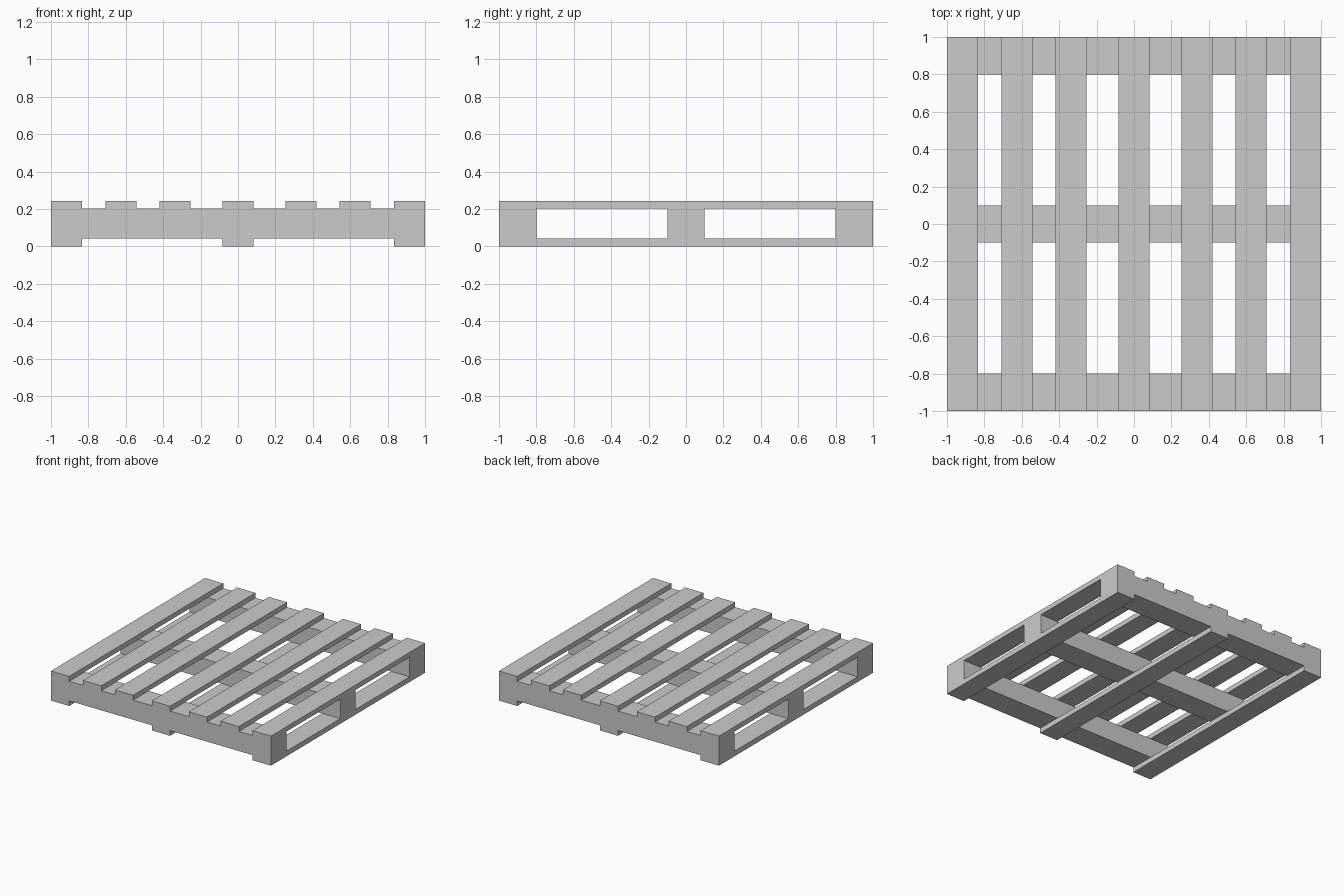
import bpy

if "Cube" in bpy.data.objects:
    bpy.data.objects.remove(bpy.data.objects["Cube"])


def box(name, x, y, z):
    """Box from (min, max) ranges on each axis."""
    corners = [(a, b, c) for a in x for b in y for c in z]
    faces = [(0, 1, 3, 2), (4, 6, 7, 5), (0, 4, 5, 1),
             (2, 3, 7, 6), (0, 2, 6, 4), (1, 5, 7, 3)]
    mesh = bpy.data.meshes.new(name)
    mesh.from_pydata(corners, [], faces)
    mesh.update()
    obj = bpy.data.objects.new(name, mesh)
    bpy.context.collection.objects.link(obj)
    return obj


HALF_BOARD = 0.083
EDGE = 1 - HALF_BOARD
Z_BOTTOM, Z_TOP, HEIGHT = 0.042, 0.203, 0.243


def board(name, x, z):
    return box(name, (x - HALF_BOARD, x + HALF_BOARD), (-1, 1), z)


# Deck slats running front to back
for i, x in enumerate((-EDGE, -0.625, -0.336, 0, 0.336, 0.625, EDGE), 1):
    board(f"deck_slat_{i}", x, (Z_TOP, HEIGHT))

# Skid boards on the ground
for i, x in enumerate((-EDGE, 0, EDGE), 1):
    board(f"bottom_board_{i}", x, (0, Z_BOTTOM))

# Stringer beams running left to right
for i, y in enumerate((-0.9, 0, 0.9), 1):
    box(f"stringer_{i}", (-1, 1), (y - 0.1, y + 0.1), (Z_BOTTOM, Z_TOP))
